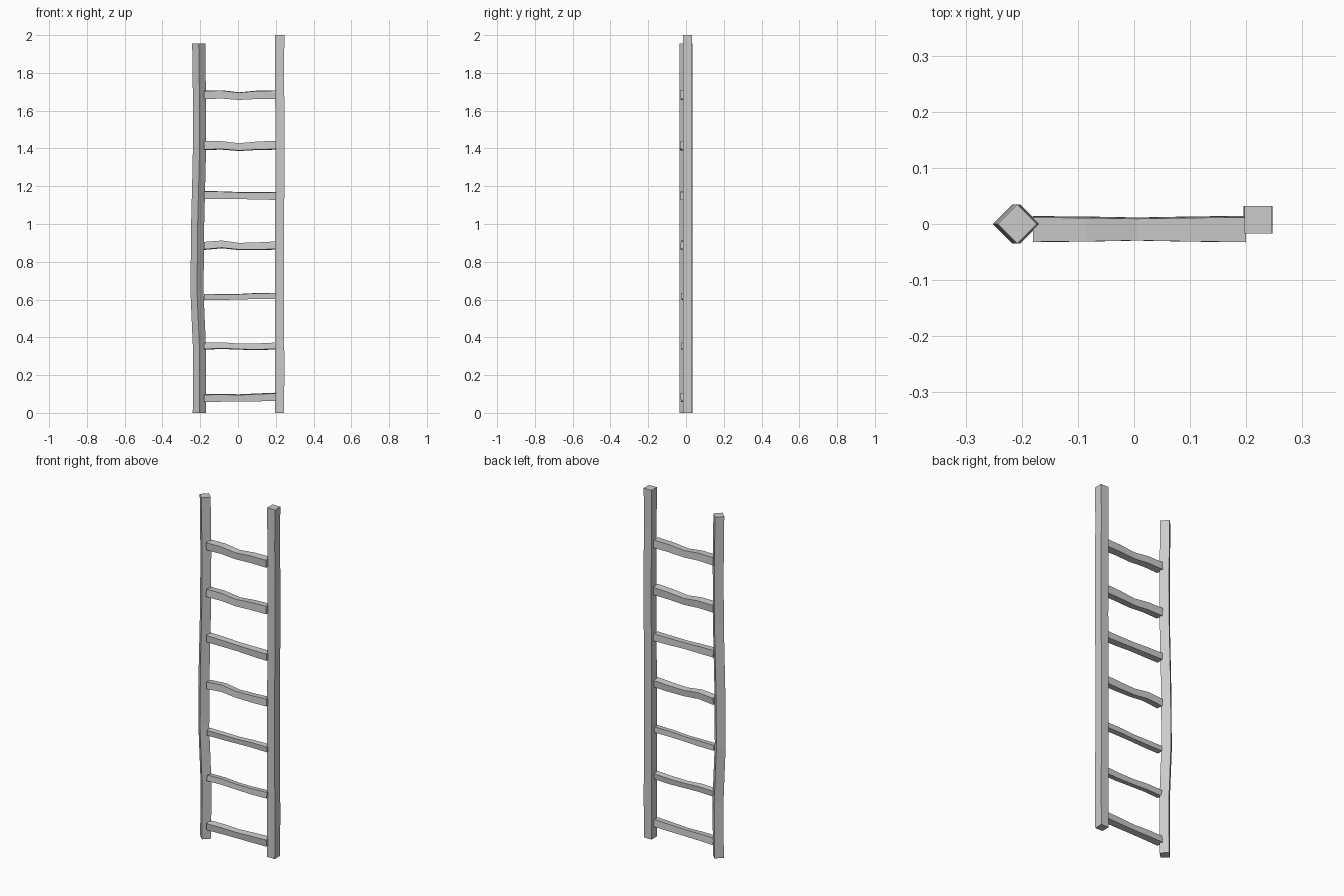
import bpy, bmesh
from math import sin, cos, pi, radians
from mathutils import Vector

if "Cube" in bpy.data.objects:
    bpy.data.objects.remove(bpy.data.objects["Cube"])


def bar(name, rings, axis, roll):
    """Four-sided crooked bar; each ring is (centre, half width), cut across x or z."""
    bm = bmesh.new()
    loops = []
    for centre, half in rings:
        r = half * 2 ** 0.5
        loop = []
        for k in range(4):
            a = radians(roll) + pi / 4 + k * pi / 2
            u, v = r * cos(a), r * sin(a)
            off = Vector((u, v, 0)) if axis == 'z' else Vector((0, u, v))
            loop.append(bm.verts.new(Vector(centre) + off))
        loops.append(loop)
    for a, b in zip(loops, loops[1:]):
        for k in range(4):
            j = (k + 1) % 4
            bm.faces.new((a[k], a[j], b[j], b[k]))
    bm.faces.new(loops[0][::-1])
    bm.faces.new(loops[-1])
    bmesh.ops.recalc_face_normals(bm, faces=bm.faces)
    me = bpy.data.meshes.new(name)
    bm.to_mesh(me)
    bm.free()
    ob = bpy.data.objects.new(name, me)
    bpy.context.collection.objects.link(ob)
    return ob


# Left rail: diamond-turned, bowed outward below the middle
left = [(0, -.205), (.32, -.203), (.64, -.217), (.98, -.214),
        (1.34, -.205), (1.65, -.204), (1.955, -.208)]
bar("left_rail", [((x, 0, z), .0245) for z, x in left], 'z', 45)

# Right rail: straighter and taller
right = [(0, .220, .024), (.25, .221, .0245), (.55, .219, .024), (.9, .219, .0235),
         (1.25, .222, .024), (1.55, .222, .0245), (1.78, .220, .0235), (2, .221, .0245)]
bar("right_rail", [((x, .008, z), h) for z, x, h in right], 'z', 0)

# Rungs: base height, half thickness, roll, then height wobble at five stations
rungs = [
    (.080, .019, 6, (-.002, 0, -.001, .002, .005)),
    (.353, .016, -6, (0, .003, -.002, -.003, .001)),
    (.615, .015, 4, (-.001, -.001, 0, .004, .004)),
    (.884, .019, -5, (0, .008, -.003, -.002, .002)),
    (1.151, .019, 3, (.003, .002, 0, -.002, -.002)),
    (1.414, .021, -4, (.001, .002, -.007, 0, .003)),
    (1.683, .021, 3, (.001, .003, -.006, .001, .002)),
]
stations = (-.180, -.085, .005, .1, .2)
for i, (z, h, roll, wob) in enumerate(rungs):
    rings = [((x, -.009, z + w), h * t) for x, w, t in
             zip(stations, wob, (1.03, 1, .92, 1, 1.05))]
    bar(f"rung_{i + 1}", rings, 'x', roll)
